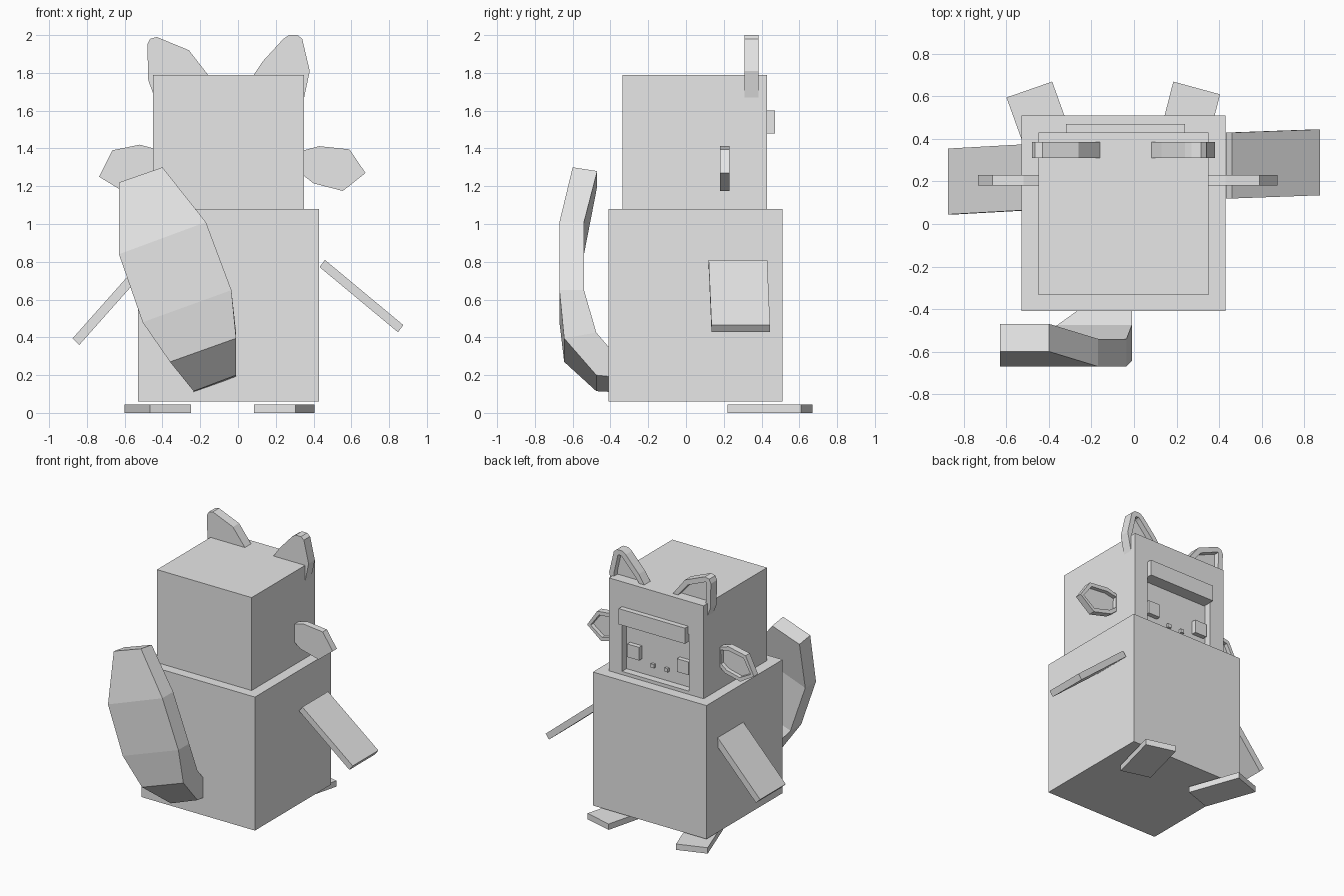
import bpy, bmesh
from mathutils import Vector

if "Cube" in bpy.data.objects:
    bpy.data.objects.remove(bpy.data.objects["Cube"])

grey = bpy.data.materials.new("plain grey")
grey.diffuse_color = (0.8, 0.8, 0.8, 1)
grey.use_nodes = True
grey.node_tree.nodes["Principled BSDF"].inputs["Base Color"].default_value = grey.diffuse_color
CX = -0.05  # middle of the body and head


def finish(bm, name):
    bmesh.ops.recalc_face_normals(bm, faces=bm.faces)
    mesh = bpy.data.meshes.new(name)
    bm.to_mesh(mesh)
    bm.free()
    mesh.materials.append(grey)
    obj = bpy.data.objects.new(name, mesh)
    bpy.context.collection.objects.link(obj)
    return obj


def prism(name, points, offset, rim=0, depth=0):
    """Extrude a flat outline; optionally sink a panel into the extruded end."""
    bm = bmesh.new()
    base = bm.faces.new([bm.verts.new(p) for p in points])
    new = bmesh.ops.extrude_face_region(bm, geom=[base])["geom"]
    bmesh.ops.translate(bm, verts=[g for g in new if isinstance(g, bmesh.types.BMVert)],
                        vec=offset)
    cap = [g for g in new if isinstance(g, bmesh.types.BMFace)][0]
    bmesh.ops.recalc_face_normals(bm, faces=bm.faces)
    if rim:
        bmesh.ops.inset_region(bm, faces=[cap], thickness=rim)
        bmesh.ops.inset_region(bm, faces=[cap], thickness=0.001, depth=-depth)
    return finish(bm, name)


def box(name, x, y, z):
    return prism(name, [(x[0], y[0], z[0]), (x[1], y[0], z[0]),
                        (x[1], y[1], z[0]), (x[0], y[1], z[0])], (0, 0, z[1] - z[0]))


# Body and head with a sunken face
box("body", (-0.53, 0.43), (-0.41, 0.51), (0.06, 1.08))
head = box("head", (-0.45, 0.35), (-0.335, 0.43), (1.08, 1.79))
cutter = box("face_cutter", (-0.325, 0.24), (0.375, 0.6), (1.105, 1.54))
cutter.hide_render = True
cutter.hide_viewport = True
cut = head.modifiers.new("face recess", 'BOOLEAN')
cut.object = cutter
cut.solver = 'EXACT'

# Face details
box("brow", (-0.32, 0.24), (0.37, 0.47), (1.48, 1.60))
for side in (-1, 1):
    ex, nx = CX + side * 0.21, CX + side * 0.058
    box("eye", (ex - 0.05, ex + 0.05), (0.37, 0.41), (1.215, 1.315))
    box("nostril", (nx - 0.014, nx + 0.014), (0.37, 0.395), (1.18, 1.208))

# Ears on top and at the sides, hollowed on the face side
ears = {
    "left_top_ear": [(-0.445, 1.68), (-0.475, 1.76), (-0.48, 1.95), (-0.465, 1.98),
                     (-0.43, 1.99), (-0.26, 1.92), (-0.155, 1.785), (-0.2, 1.7)],
    "right_top_ear": [(0.35, 1.67), (0.38, 1.81), (0.34, 1.98), (0.315, 2.0),
                      (0.27, 2.0), (0.24, 1.98), (0.13, 1.86), (0.08, 1.785), (0.11, 1.7)],
}
for name, outline in ears.items():
    prism(name, [(x, 0.31, z) for x, z in outline], (0, 0.075, 0), 0.04, 0.04)
side_ears = {
    "left_side_ear": [(-0.43, 1.395), (-0.52, 1.42), (-0.665, 1.39), (-0.735, 1.25),
                      (-0.62, 1.18), (-0.49, 1.21), (-0.43, 1.26)],
    "right_side_ear": [(0.33, 1.385), (0.43, 1.412), (0.59, 1.395), (0.675, 1.27),
                       (0.555, 1.175), (0.40, 1.215), (0.33, 1.27)],
}
for name, outline in side_ears.items():
    prism(name, [(x, 0.18, z) for x, z in outline], (0, 0.05, 0), 0.03, 0.03)

# Arms: slanted flat plates, slightly twisted along their length
prism("left_arm", [(-0.875, 0.045, 0.395), (-0.875, 0.355, 0.395),
                   (-0.515, 0.375, 0.80), (-0.515, 0.065, 0.80)], (0.035, 0, -0.035))
prism("right_arm", [(0.875, 0.135, 0.465), (0.875, 0.445, 0.465),
                    (0.46, 0.43, 0.81), (0.46, 0.12, 0.81)], (-0.028, 0, -0.038))

# Feet: turned-out slabs
feet = {
    "left_foot": [(-0.60, 0.595), (-0.385, 0.67), (-0.25, 0.295), (-0.465, 0.22)],
    "right_foot": [(0.305, 0.22), (0.405, 0.61), (0.185, 0.67), (0.085, 0.28)],
}
for name, outline in feet.items():
    prism(name, [(x, y, 0) for x, y in outline], (0, 0, 0.045))

# Tail: rows of left x,z, right x,z, outer y, then the step to the inner surface (y, z)
rows = [(-0.63, 1.22, -0.40, 1.30, -0.60, 0.13, -0.02),
        (-0.63, 0.84, -0.17, 1.01, -0.67, 0.13, 0.0),
        (-0.505, 0.48, -0.035, 0.65, -0.67, 0.13, 0.0),
        (-0.36, 0.27, -0.01, 0.395, -0.645, 0.17, 0.03),
        (-0.235, 0.115, -0.01, 0.20, -0.475, 0.09, 0.12),
        (-0.235, 0.11, -0.01, 0.19, -0.38, 0.02, 0.1)]
bm = bmesh.new()
loops = []
for lx, lz, rx, rz, y, dy, dz in rows:
    loops.append([bm.verts.new(p) for p in ((lx, y, lz), (rx, y, rz),
                                           (rx, y + dy, rz + dz), (lx, y + dy, lz + dz))])
for a, b in zip(loops, loops[1:]):
    for i in range(4):
        j = (i + 1) % 4
        bm.faces.new((a[i], a[j], b[j], b[i]))
bm.faces.new(loops[0])
bm.faces.new(loops[-1])
finish(bm, "tail")
